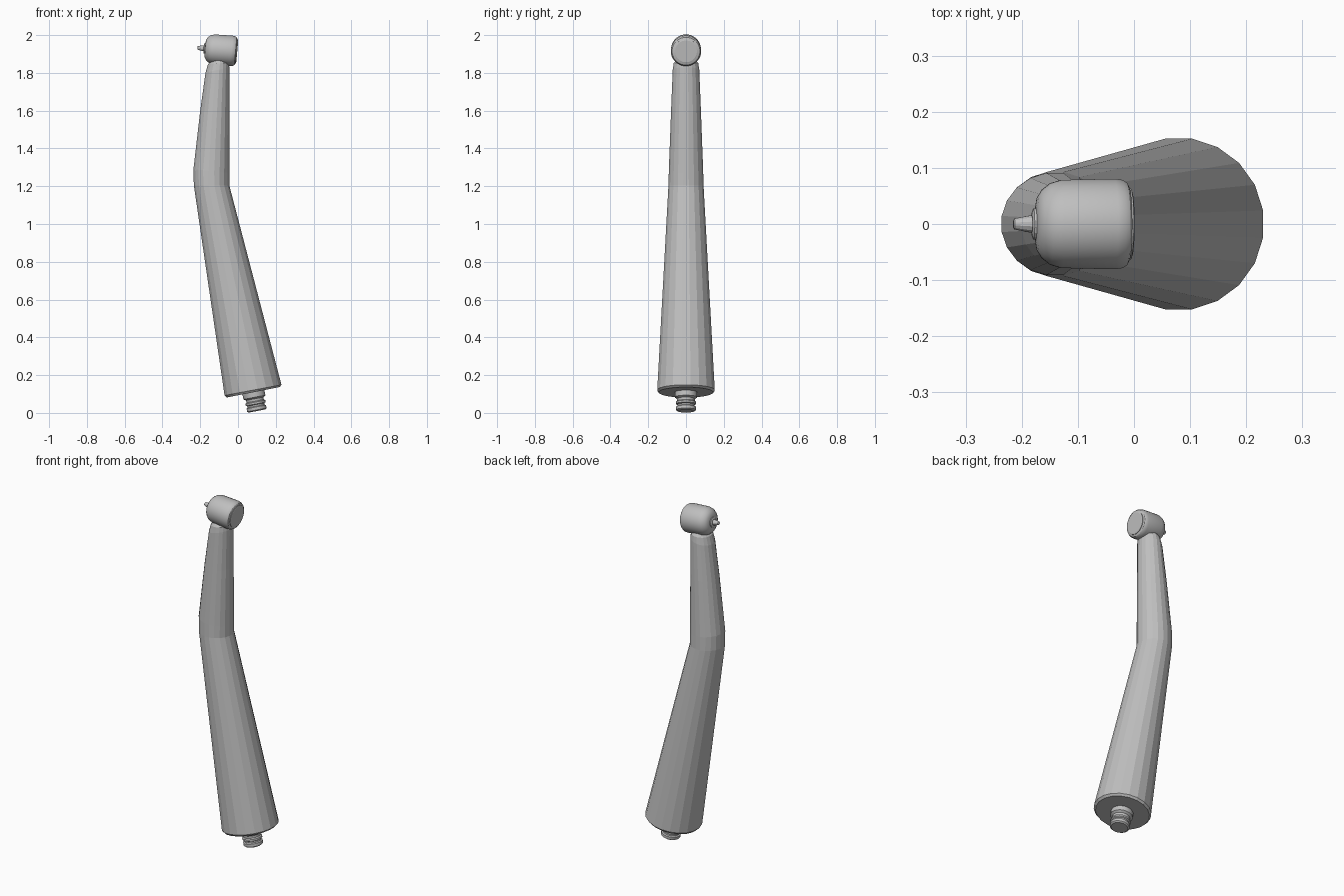
import bpy, bmesh, math
from mathutils import Vector

if "Cube" in bpy.data.objects:
    bpy.data.objects.remove(bpy.data.objects["Cube"], do_unlink=True)

GREY = (0.52, 0.52, 0.52, 1.0)
steel = bpy.data.materials.new("brushed grey steel")
steel.diffuse_color = GREY
steel.use_nodes = True
steel.node_tree.nodes["Principled BSDF"].inputs["Base Color"].default_value = GREY


def loft(name, rings, sides, smooth=None):
    """Skin rings given as (centre, half-width vector, half-depth along y)."""
    bm = bmesh.new()
    loops = []
    for centre, wide, depth in rings:
        loop = []
        for i in range(sides):
            a = math.tau * (i + 0.5) / sides
            loop.append(bm.verts.new(centre + wide * math.cos(a)
                                     + Vector((0, depth * math.sin(a), 0))))
        loops.append(loop)
    for low, high in zip(loops, loops[1:]):
        for i in range(sides):
            j = (i + 1) % sides
            bm.faces.new((low[i], low[j], high[j], high[i]))
    bm.faces.new(loops[0])
    bm.faces.new(loops[-1])
    bmesh.ops.recalc_face_normals(bm, faces=bm.faces)
    mesh = bpy.data.meshes.new(name)
    bm.to_mesh(mesh)
    bm.free()
    mesh.materials.append(steel)
    obj = bpy.data.objects.new(name, mesh)
    bpy.context.collection.objects.link(obj)
    if smooth:
        bpy.ops.object.select_all(action='DESELECT')
        obj.select_set(True)
        bpy.context.view_layer.objects.active = obj
        bpy.ops.object.shade_smooth_by_angle(angle=math.radians(smooth))
    return obj


def turned(name, origin, axis, profile, sides, smooth=None):
    """Turn a (distance, radius) profile about an axis lying in the xz plane."""
    across = Vector((axis.z, 0, -axis.x))
    return loft(name, [(origin + axis * d, across * r, r) for d, r in profile],
                sides, smooth)


def section(left, right, depth):
    """Ring spanning two silhouette points (x, z)."""
    a, b = Vector((left[0], 0, left[1])), Vector((right[0], 0, right[1]))
    return (a + b) / 2, (b - a) / 2, depth


# Tapered lower handle, leaning back, with a chamfered base rim
loft("lower_handle", [
    section((-0.062, 0.081), (0.222, 0.137), 0.145),
    section((-0.073, 0.092), (0.232, 0.149), 0.154),
    section((-0.235, 1.205), (-0.045, 1.205), 0.094),
], 20)

# Slim upper neck, closing in a dome beneath the head
loft("upper_neck", [
    section((-0.235, 1.205), (-0.045, 1.205), 0.094),
    section((-0.237, 1.29), (-0.045, 1.27), 0.092),
    section((-0.201, 1.60), (-0.045, 1.60), 0.080),
    section((-0.173, 1.80), (-0.045, 1.83), 0.071),
    section((-0.160, 1.845), (-0.048, 1.855), 0.066),
    section((-0.138, 1.87), (-0.070, 1.875), 0.050),
], 20)

# Stepped hose connector below the handle
lean = Vector((-0.19, 0, 0.98)).normalized()
turned("hose_connector", Vector((0.101, 0, 0.010)), lean, [
    (0, 0.045), (0.006, 0.053), (0.022, 0.053), (0.026, 0.046),
    (0.034, 0.046), (0.038, 0.054), (0.048, 0.054), (0.053, 0.047),
    (0.066, 0.048), (0.074, 0.060), (0.115, 0.060),
], 20, 30)

# Head barrel, push-button cap and bur share one nearly level axis
head_axis = Vector((-0.995, 0, 0.09)).normalized()
head_base = Vector((-0.005, 0, 1.914))
turned("head_barrel", head_base, head_axis, [
    (0.004, 0.066), (0.008, 0.074), (0.016, 0.079), (0.030, 0.081),
    (0.125, 0.079), (0.145, 0.073), (0.160, 0.061), (0.168, 0.048),
    (0.171, 0.030),
], 28, 30)
turned("push_button_cap", head_base, head_axis, [
    (-0.001, 0.058), (0.001, 0.064), (0.010, 0.064),
], 28)
turned("bur_collar", head_base, head_axis, [
    (0.165, 0.030), (0.175, 0.028), (0.178, 0.020),
], 16)
turned("bur", head_base, head_axis, [
    (0.170, 0.017), (0.185, 0.015), (0.209, 0.010), (0.211, 0.007),
], 12)
